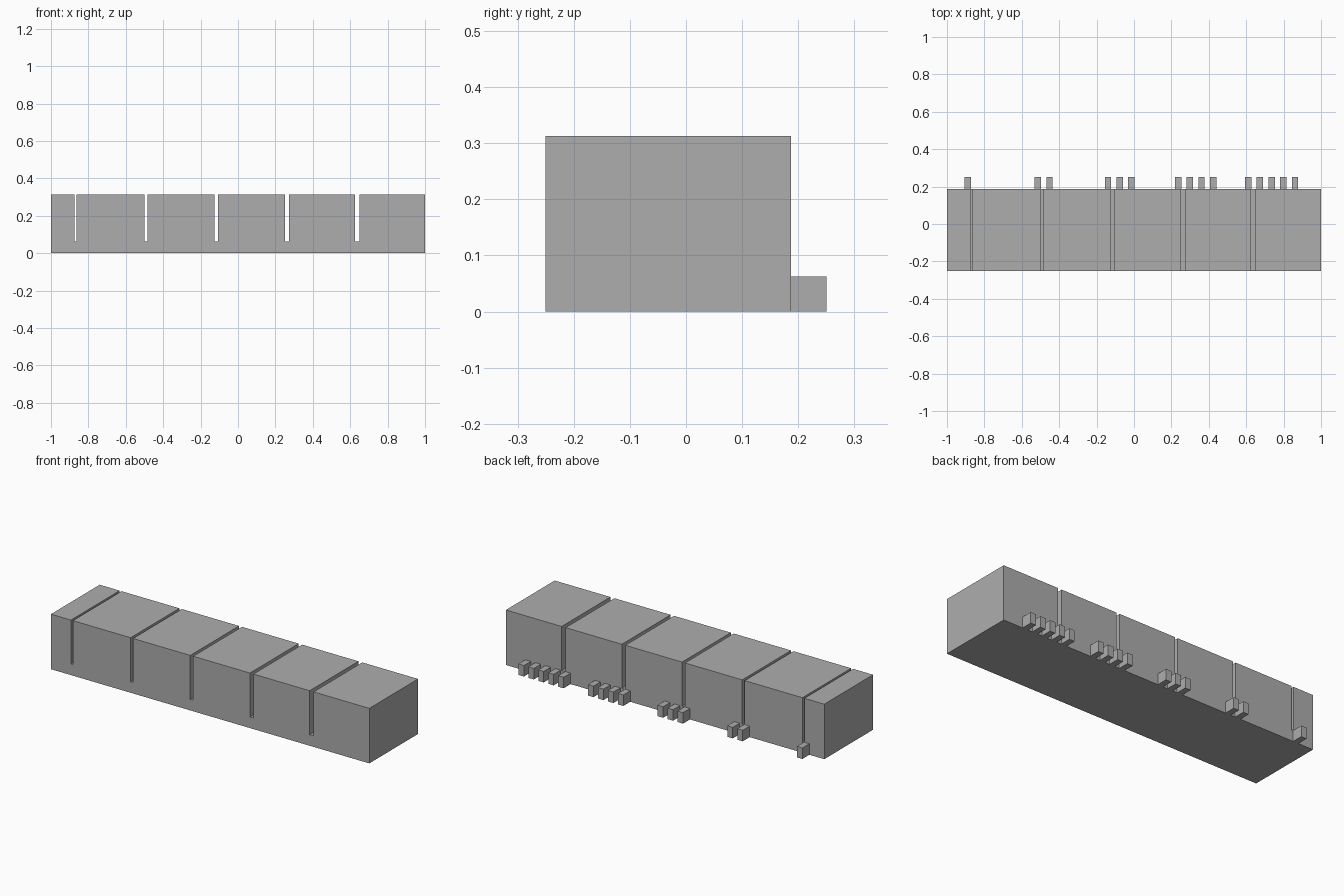
import bpy
import bmesh

cube = bpy.data.objects.get("Cube")
if cube:
    bpy.data.objects.remove(cube, do_unlink=True)

grey = bpy.data.materials.new("plain grey")
grey.use_nodes = True
colour = (0.42, 0.42, 0.42, 1)
grey.diffuse_color = colour
grey.node_tree.nodes["Principled BSDF"].inputs["Base Color"].default_value = colour

FRONT, BACK, TAB_BACK = -0.25, 0.1875, 0.25
TOP, FLOOR = 0.3125, 0.0625
PITCH, TAB_PITCH, TAB_WIDTH = 0.375, 0.0625, 0.034


def extrude_profile(name, points, y0, y1):
    """Extrude an x-z outline from y0 to y1."""
    bm = bmesh.new()
    face = bm.faces.new([bm.verts.new((x, y0, z)) for x, z in points])
    new = bmesh.ops.extrude_face_region(bm, geom=[face], use_keep_orig=True)
    moved = [v for v in new["geom"] if isinstance(v, bmesh.types.BMVert)]
    bmesh.ops.translate(bm, verts=moved, vec=(0, y1 - y0, 0))
    bmesh.ops.recalc_face_normals(bm, faces=bm.faces[:])
    mesh = bpy.data.meshes.new(name)
    bm.to_mesh(mesh)
    bm.free()
    mesh.materials.append(grey)
    obj = bpy.data.objects.new(name, mesh)
    bpy.context.collection.objects.link(obj)
    return obj


# Block with five slots, each wider than the last
slots = [(-0.875 + i * PITCH, 0.0125 + i * 0.0031) for i in range(5)]
outline = [(1, TOP), (1, 0), (-1, 0), (-1, TOP)]
for x, width in slots:
    outline += [(x, TOP), (x, FLOOR), (x + width, FLOOR), (x + width, TOP)]
extrude_profile("slotted_block", outline, FRONT, BACK)

# Counting tabs on the back: one for the first slot up to five for the last
for i, (x, width) in enumerate(slots):
    for j in range(i + 1):
        left = x - TAB_PITCH / 2 + j * TAB_PITCH
        right = left + TAB_WIDTH
        square = [(left, 0), (right, 0), (right, FLOOR), (left, FLOOR)]
        extrude_profile(f"slot_{i + 1}_tab_{j + 1}", square, BACK, TAB_BACK)
